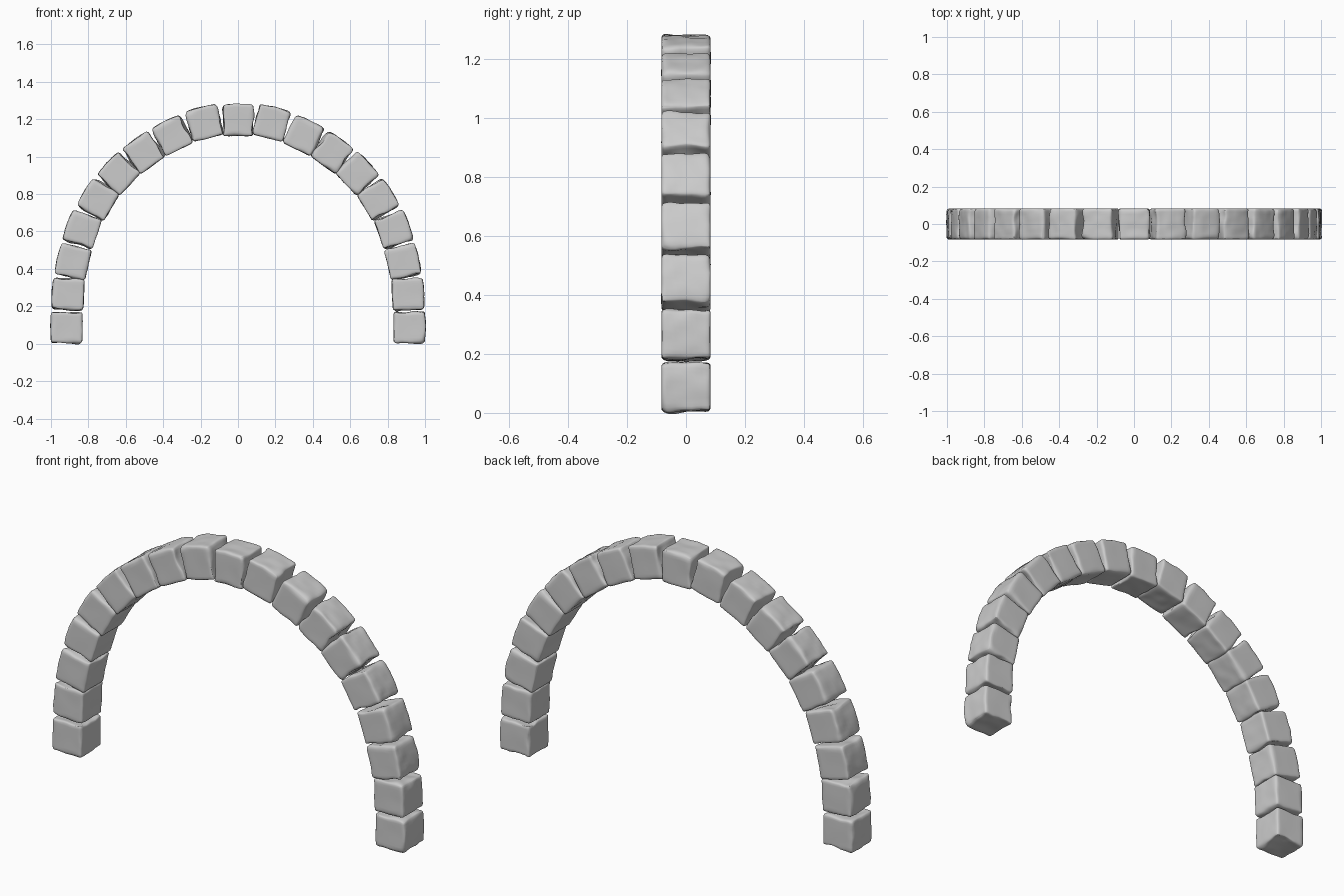
import bpy, bmesh, math
from mathutils import Vector, Matrix, noise

if "Cube" in bpy.data.objects:
    bpy.data.objects.remove(bpy.data.objects["Cube"])

HALF = 0.083          # half the size of one stone

# One side of the arch, foot to crown: x, z, tilt in degrees
PATH = [(.915, .087, 0), (.907, .265, 3), (.881, .438, 13), (.832, .610, 19),
        (.747, .769, 31), (.637, .908, 43), (.503, 1.021, 54),
        (.350, 1.113, 64), (.178, 1.180, 76)]


def worn_stone(name, x, z, tilt, seed):
    """Cube with worn, uneven edges; local x points outward from the arch."""
    bm = bmesh.new()
    bmesh.ops.create_cube(bm, size=2 * HALF)
    bmesh.ops.subdivide_edges(bm, edges=bm.edges[:], cuts=13, use_grid_fill=True)
    off = Vector((seed * 3.7, seed * 1.9, seed * 5.3))
    for v in bm.verts:
        # pull grid lines towards the edges so the rounding is well resolved
        p = Vector([HALF * math.sin(c / HALF * math.pi / 2) for c in v.co])
        n1 = noise.noise(p * 11 + off)
        n2 = noise.noise(p * 22 - off)
        # rounded edges with a radius that wanders
        r = 0.011 + 0.022 * max(0, n1)
        inner = Vector([max(-HALF + r, min(HALF - r, c)) for c in p])
        d = p - inner
        if d.length > 1e-7:
            p = inner + d.normalized() * min(r, d.length)
        # slightly domed outer face, uneven joint faces, flat front and back
        u, w, t = (c / HALF for c in p)
        if u > 0:
            p.x += u * (0.006 * (1 - t * t) + 0.004 * n2 - 0.001)
        else:
            p.x -= u * 0.003 * n2
        p.z += t * (0.012 * n1 + 0.005 * n2 - 0.001)
        p.y += w * 0.0015 * n1
        v.co = p
    for f in bm.faces:
        f.smooth = True
    mesh = bpy.data.meshes.new(name)
    bm.to_mesh(mesh)
    bm.free()
    ob = bpy.data.objects.new(name, mesh)
    bpy.context.collection.objects.link(ob)
    ob.matrix_world = (Matrix.Translation((x, 0, z))
                       @ Matrix.Rotation(-math.radians(tilt), 4, 'Y'))
    return ob


# Both legs of the arch
for i, (x, z, tilt) in enumerate(PATH):
    worn_stone(f"right_stone_{i + 1}", x, z, tilt, i + 1)
    worn_stone(f"left_stone_{i + 1}", -x, z, 180 - tilt, i + 21)

# Crown stone
worn_stone("keystone", 0, 1.194, 90, 41)
